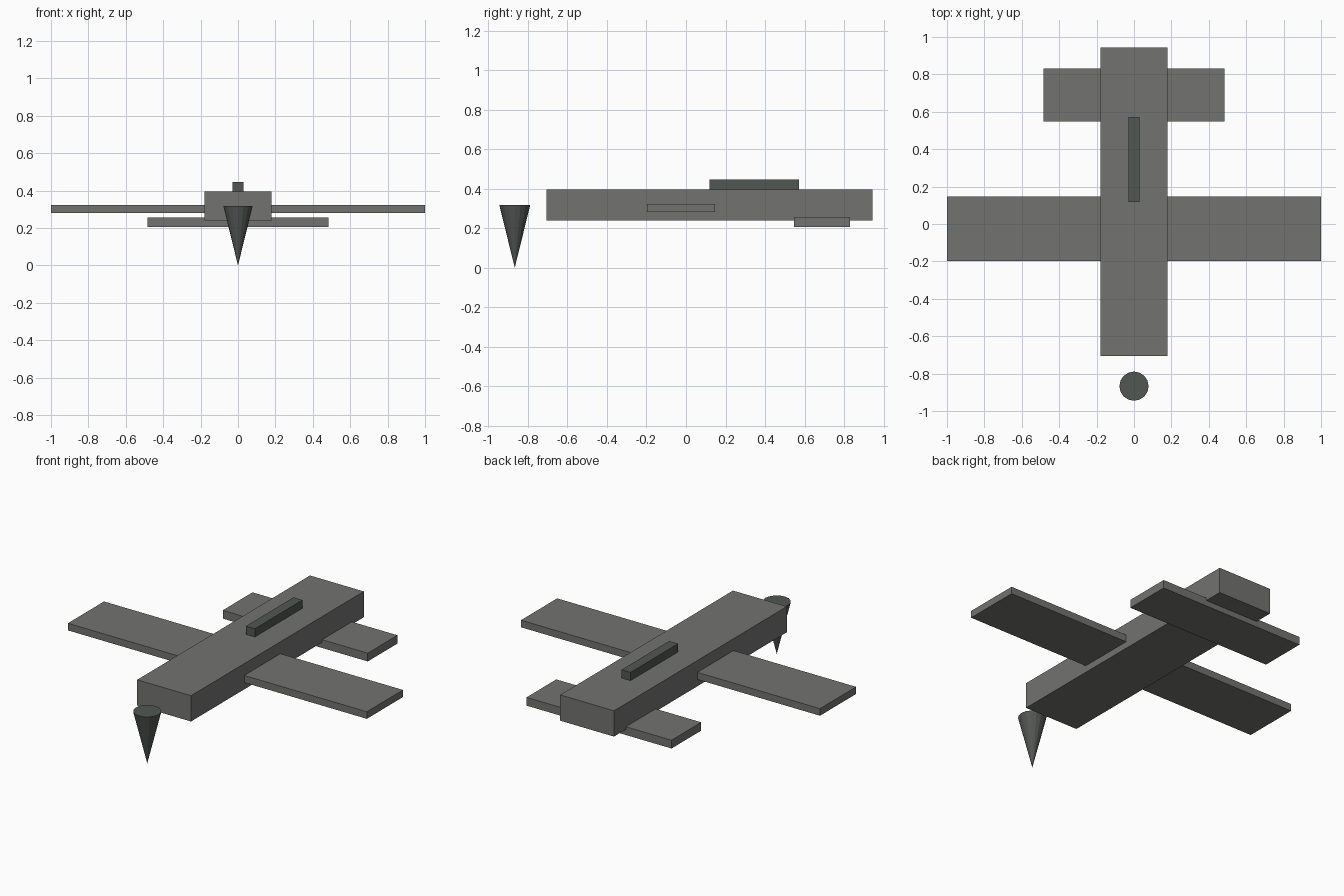
import bpy
from math import pi

if "Cube" in bpy.data.objects:
    bpy.data.objects.remove(bpy.data.objects["Cube"])


def material(name, rgb):
    mat = bpy.data.materials.new(name)
    mat.diffuse_color = (*rgb, 1)
    mat.use_nodes = True
    mat.node_tree.nodes["Principled BSDF"].inputs["Base Color"].default_value = mat.diffuse_color
    return mat


body_grey = material("body_grey", (0.17, 0.172, 0.165))
dark_grey = material("dark_grey", (0.085, 0.095, 0.088))


def box(name, half_width, y, z, mat):
    """Box centred on x = 0, spanning the given y and z ranges."""
    bpy.ops.mesh.primitive_cube_add(size=1, location=(0, sum(y) / 2, sum(z) / 2))
    ob = bpy.context.object
    ob.name = name
    ob.scale = (2 * half_width, y[1] - y[0], z[1] - z[0])
    bpy.ops.object.transform_apply(location=False, rotation=False, scale=True)
    ob.data.materials.append(mat)


# Fuselage, full-span wing and low tailplane
box("fuselage", 0.18, (-0.706, 0.945), (0.24, 0.396), body_grey)
box("main_wing", 1.0, (-0.197, 0.148), (0.281, 0.324), body_grey)
box("tailplane", 0.485, (0.547, 0.831), (0.206, 0.256), body_grey)

# Narrow ridge on top of the fuselage
box("top_ridge", 0.03, (0.118, 0.573), (0.38, 0.446), dark_grey)

# Free-standing nose cone, pointing down
bpy.ops.mesh.primitive_cone_add(vertices=16, radius1=0.078, radius2=0, depth=0.317,
                                location=(0, -0.867, 0.1585), rotation=(pi, 0, 0))
cone = bpy.context.object
cone.name = "nose_cone"
bpy.ops.object.transform_apply(location=False, rotation=True, scale=False)
cone.data.materials.append(dark_grey)
